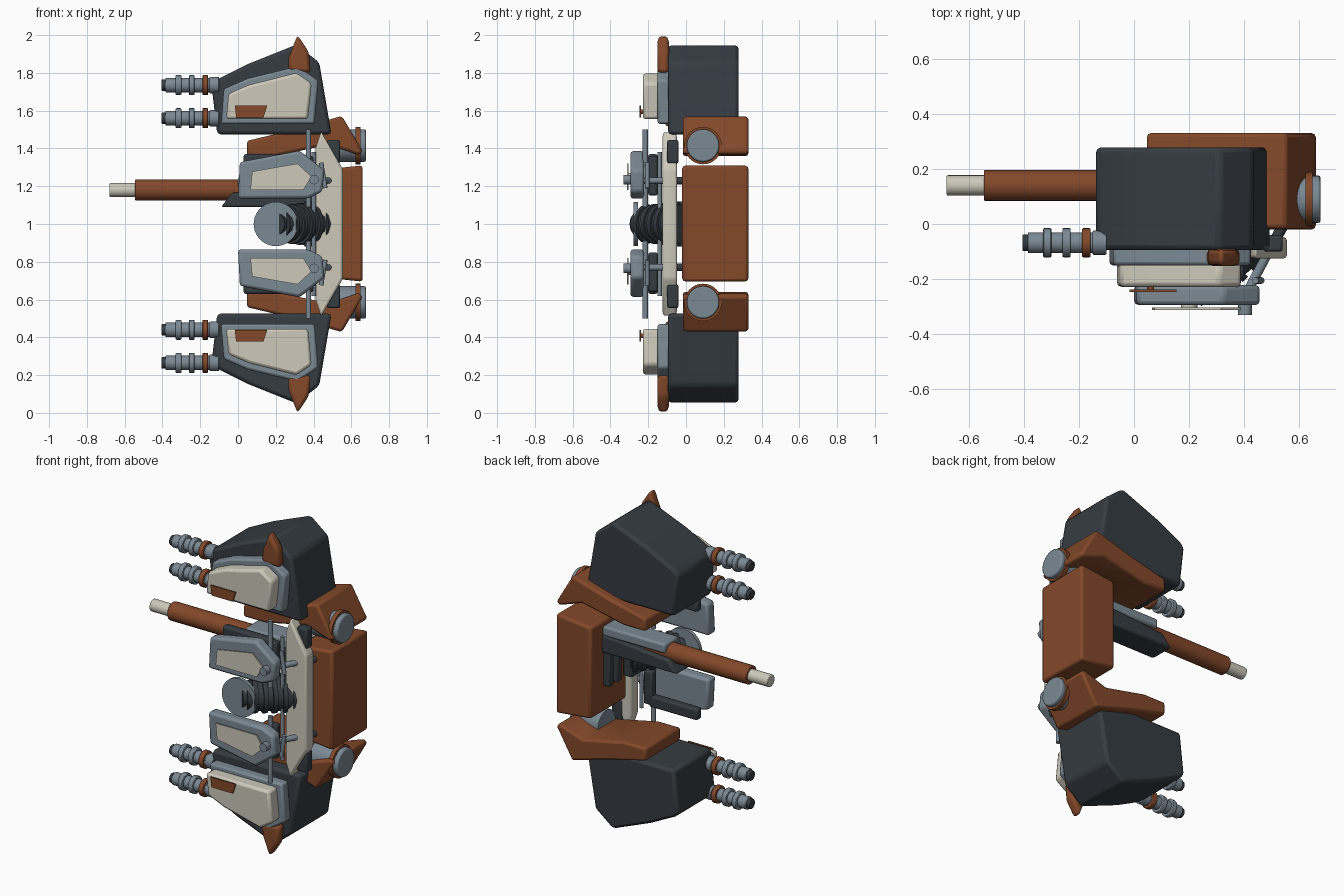
import bpy, bmesh, math
from mathutils import Vector

if "Cube" in bpy.data.objects:
    bpy.data.objects.remove(bpy.data.objects["Cube"])


def material(name, rgb):
    m = bpy.data.materials.new(name)
    m.diffuse_color = (*[c ** 2.2 for c in rgb], 1)
    m.use_nodes = True
    m.node_tree.nodes["Principled BSDF"].inputs["Base Color"].default_value = m.diffuse_color
    return m


DARK = material("charcoal", (0.22, 0.245, 0.265))
RUST = material("rust orange", (0.51, 0.29, 0.18))
GREY = material("blue grey", (0.48, 0.535, 0.575))
CREAM = material("cream", (0.80, 0.785, 0.725))


def finish(name, bm, mat, bevel=0.0):
    bmesh.ops.recalc_face_normals(bm, faces=bm.faces[:])
    me = bpy.data.meshes.new(name)
    bm.to_mesh(me)
    bm.free()
    ob = bpy.data.objects.new(name, me)
    bpy.context.collection.objects.link(ob)
    me.materials.append(mat)
    if bevel:
        mod = ob.modifiers.new("bevel", 'BEVEL')
        mod.width, mod.segments, mod.limit_method = bevel, 2, 'ANGLE'
        mod.angle_limit = math.radians(20)
    bpy.context.view_layer.objects.active = ob
    ob.select_set(True)
    bpy.ops.object.shade_smooth_by_angle(angle=math.radians(35))
    ob.select_set(False)
    return ob


def flip(pts):
    return [(x, 2 - z) for x, z in pts]


def slab(name, pts, y0, y1, mat, bevel=0.012, both=False):
    """Front outline (x, z) extruded in y; both = also mirrored about z = 1."""
    for tag, outline in (("upper_", pts), ("lower_", flip(pts)))[:2 if both else 1]:
        bm = bmesh.new()
        f = bm.faces.new([bm.verts.new((x, y0, z)) for x, z in outline])
        r = bmesh.ops.extrude_face_region(bm, geom=[f])
        moved = [v for v in r["geom"] if isinstance(v, bmesh.types.BMVert)]
        bmesh.ops.translate(bm, verts=moved, vec=(0, y1 - y0, 0))
        finish((tag if both else "") + name, bm, mat, bevel)


def rect(x0, x1, z0, z1):
    return [(x0, z0), (x1, z0), (x1, z1), (x0, z1)]


def rod(name, a, b, r, mat, r2=None, both=False, sides=24, bevel=0.0):
    """Cylinder or cone from point a to point b."""
    a, b = Vector(a), Vector(b)
    for k in range(2 if both else 1):
        if k:
            a.z, b.z = 2 - a.z, 2 - b.z
        bm = bmesh.new()
        d = b - a
        bmesh.ops.create_cone(bm, cap_ends=True, segments=sides, radius1=r,
                              radius2=r if r2 is None else r2, depth=d.length)
        bm.transform(d.to_track_quat('Z', 'Y').to_matrix().to_4x4())
        bmesh.ops.translate(bm, verts=bm.verts[:], vec=(a + b) / 2)
        tag = ("lower_" if k else "upper_") if both else ""
        finish(tag + name, bm, mat, bevel)


# Armoured pods with layered front plates and a spike
slab("pod", [(-0.11, 1.475), (-0.14, 1.735), (-0.11, 1.765), (0.06, 1.85), (0.31, 1.95),
             (0.43, 1.855), (0.495, 1.475)], -0.095, 0.278, DARK, 0.018, True)
slab("pod_plate", [(-0.09, 1.53), (-0.075, 1.715), (0.05, 1.77), (0.315, 1.835), (0.425, 1.76),
                   (0.405, 1.53)], -0.15, -0.08, GREY, 0.012, True)
slab("pod_panel", [(-0.063, 1.555), (-0.05, 1.69), (0.06, 1.737), (0.31, 1.80), (0.39, 1.745),
                   (0.37, 1.555)], -0.228, -0.14, CREAM, 0.015, True)
slab("pod_spike", [(0.265, 1.81), (0.268, 1.88), (0.315, 2.0), (0.375, 1.91), (0.385, 1.80)],
     -0.152, -0.09, RUST, 0.018, True)
for tag, z in (("upper", 1.565), ("lower", 0.378)):
    slab(tag + "_marking", [(-0.01, z), (0.135, z), (0.155, z + 0.062), (-0.017, z + 0.062)],
         -0.246, -0.238, RUST, 0.0)
    rod(tag + "_marking_stud", (0.06, -0.24, z + 0.03), (0.06, -0.22, z + 0.03), 0.012, RUST)

# Twin guns on each pod: stepped sections (start, end, radius, colour)
sections = [(-0.405, -0.38, 0.03, DARK), (-0.385, -0.12, 0.038, GREY), (-0.33, -0.30, 0.053, GREY),
            (-0.26, -0.23, 0.053, GREY), (-0.188, -0.158, 0.053, RUST), (-0.15, -0.10, 0.044, GREY)]
for n, z in enumerate((1.735, 1.56)):
    for i, (x0, x1, r, mat) in enumerate(sections):
        rod(f"gun_{n}_section_{i}", (x0, -0.068, z), (x1, -0.068, z), r, mat, both=True, bevel=0.004)

# Brackets, hinges and the back block
slab("bracket", [(0.047, 1.36), (0.047, 1.44), (0.30, 1.50), (0.55, 1.572), (0.66, 1.385),
                 (0.64, 1.365), (0.48, 1.42), (0.20, 1.36)], -0.017, 0.33, RUST, 0.015, True)
rod("hinge_core", (0.48, 0.09, 1.415), (0.65, 0.09, 1.415), 0.086, GREY, both=True, sides=32)
rod("hinge_ring", (0.622, 0.09, 1.415), (0.648, 0.09, 1.415), 0.099, RUST, both=True, sides=32)
rod("hinge_cap", (0.645, 0.09, 1.415), (0.677, 0.09, 1.415), 0.086, GREY, both=True, sides=32, bevel=0.008)
slab("back_block", [(0.42, 0.72), (0.66, 0.695), (0.66, 1.31), (0.42, 1.285)], -0.02, 0.33, RUST, 0.015)

# Front spine plate with end clamps
slab("spine_plate", [(0.44, 0.51), (0.555, 0.71), (0.555, 1.29), (0.44, 1.49), (0.41, 1.40),
                     (0.41, 0.60)], -0.125, -0.048, CREAM, 0.012)
slab("spine_clamp", rect(0.47, 0.54, 1.32, 1.445), -0.10, -0.04, DARK, 0.01, True)
slab("spine_back_rail", rect(0.35, 0.41, 0.88, 1.12), -0.08, 0.03, DARK, 0.008)
for i, y in enumerate((0.08, 0.16)):
    slab(f"block_rail_{i}", rect(0.38, 0.43, 0.88, 1.14), y, y + 0.045, DARK, 0.008)

# Long cannon with its cradle
rod("cannon", (-0.545, 0.14, 1.18), (0.15, 0.14, 1.18), 0.056, RUST, bevel=0.005)
rod("cannon_tip", (-0.68, 0.14, 1.18), (-0.54, 0.14, 1.18), 0.037, CREAM, bevel=0.004)
slab("cannon_cradle", [(-0.09, 1.09), (-0.03, 1.165), (0.43, 1.20), (0.43, 1.09)], 0.06, 0.22, DARK)
slab("cannon_cover", rect(0.0, 0.43, 1.19, 1.25), 0.07, 0.21, GREY)

# Ribbed turbine with front disc
start, end = Vector((0.215, -0.235, 1.0)), Vector((0.42, -0.03, 1.0))
rod("turbine", start, end, 0.085, DARK, r2=0.105, sides=16)
for i in range(5):
    p = start.lerp(end, 0.12 + i * 0.19)
    rod(f"turbine_rib_{i}", p, p + (end - start) * 0.09, 0.102 + i * 0.004, DARK, sides=16)
rod("turbine_disc", (0.2, -0.277, 1.0), (0.2, -0.255, 1.0), 0.117, GREY, sides=40)
rod("turbine_hub", (0.2, -0.26, 1.0), (0.25, -0.2, 1.0), 0.06, DARK)

# Front shields with panels, pegs, rails and struts
slab("shield", [(0.0, 1.135), (0.37, 1.135), (0.445, 1.17), (0.458, 1.285), (0.325, 1.388),
                (0.01, 1.328)], -0.294, -0.222, GREY, 0.015, True)
slab("shield_panel", [(0.065, 1.18), (0.075, 1.278), (0.315, 1.32), (0.39, 1.25), (0.345, 1.18)],
     -0.312, -0.304, CREAM, 0.0, True)
rod("shield_panel_stud", (0.2, -0.306, 1.24), (0.2, -0.28, 1.24), 0.03, CREAM, both=True)
rod("shield_peg", (0.403, -0.33, 1.235), (0.403, -0.28, 1.235), 0.025, GREY, both=True)
slab("shield_back_bar", rect(0.03, 0.36, 1.30, 1.37), -0.20, -0.15, DARK, 0.012, True)
slab("shield_back_post", rect(0.34, 0.40, 1.15, 1.36), -0.20, -0.15, DARK, 0.012, True)
rod("shield_rail", (0.373, -0.216, 1.09), (0.373, -0.216, 1.50), 0.014, GREY, both=True, sides=16)
rod("shield_handle", (0.462, -0.205, 1.19), (0.44, -0.205, 1.325), 0.012, GREY, both=True, sides=12)
rod("shield_strut", (0.42, -0.23, 1.23), (0.50, -0.08, 1.23), 0.017, GREY, both=True, sides=16)
rod("spine_strut", (0.50, -0.08, 1.23), (0.55, 0.01, 1.23), 0.02, DARK, both=True, sides=16)
rod("inner_rail", (0.402, -0.14, 0.62), (0.402, -0.14, 1.38), 0.012, GREY, sides=12)
